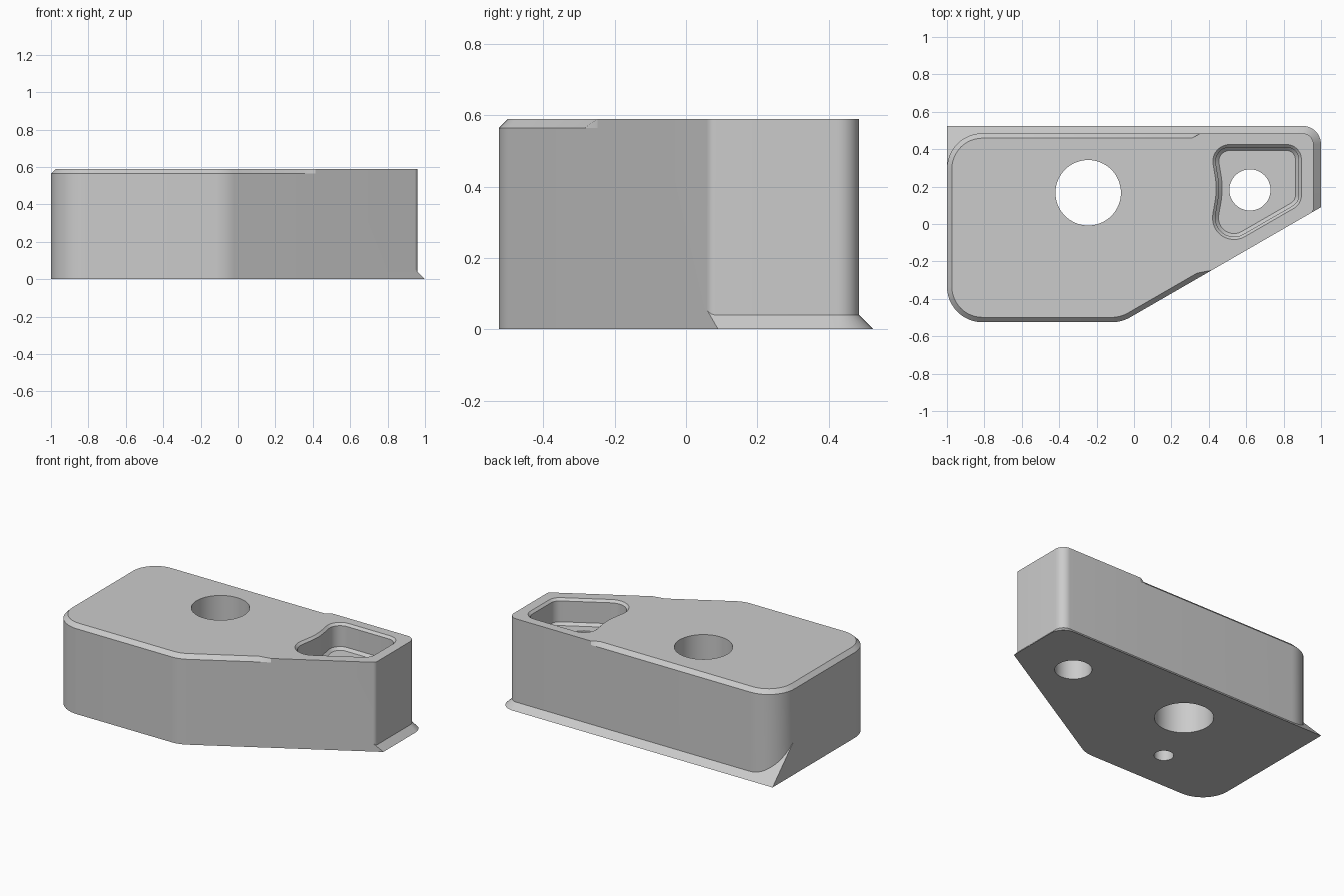
import bpy
import bmesh
from math import atan2, tan, radians
from mathutils import Vector, Matrix

cube = bpy.data.objects.get("Cube")
if cube:
    bpy.data.objects.remove(cube, do_unlink=True)

TOP = 0.59
FLANGE = 0.04
BACK = 0.525

grey = bpy.data.materials.new("plain grey")
grey.use_nodes = True
grey.diffuse_color = (0.6, 0.6, 0.6, 1)
grey.node_tree.nodes["Principled BSDF"].inputs["Base Color"].default_value = grey.diffuse_color


def slant(x):
    """Height in y of the angled front wall."""
    return 0.09 + 0.577 * (x - 1)


def rounded(corners, steps=12):
    """Counterclockwise (x, y, radius) corners -> list of (point, outward normal)."""
    out = []
    for i, (x, y, r) in enumerate(corners):
        b = Vector((x, y))
        before = (b - Vector(corners[i - 1][:2])).normalized()
        after = (Vector(corners[(i + 1) % len(corners)][:2]) - b).normalized()
        normal = Vector((before.y, -before.x))
        if r == 0:
            out.append((b, normal))
            continue
        turn = atan2(before.x * after.y - before.y * after.x, before.dot(after))
        r_signed = r if turn > 0 else -r
        centre = b - before * r * tan(abs(turn) / 2) - normal * r_signed
        for k in range(steps + 1):
            n = Matrix.Rotation(turn * k / steps, 2) @ normal
            out.append((centre + n * r_signed, n))
    return out


def loft(name, rings):
    """Closed solid through rings of 3D points."""
    bm = bmesh.new()
    loops = [[bm.verts.new(p) for p in ring] for ring in rings]
    count = len(loops[0])
    for low, high in zip(loops, loops[1:]):
        for i in range(count):
            j = (i + 1) % count
            bm.faces.new((low[i], low[j], high[j], high[i]))
    bm.faces.new(loops[0][::-1])
    bm.faces.new(loops[-1])
    bmesh.ops.remove_doubles(bm, verts=bm.verts, dist=0.0002)
    bmesh.ops.recalc_face_normals(bm, faces=bm.faces)
    mesh = bpy.data.meshes.new(name)
    bm.to_mesh(mesh)
    bm.free()
    obj = bpy.data.objects.new(name, mesh)
    bpy.context.collection.objects.link(obj)
    mesh.materials.append(grey)
    return obj


def offset_ring(outline, offset, z):
    return [(*(p + n * offset), z) for p, n in outline]


def cut(target, cutter):
    """Subtract the cutter for good, then drop it."""
    mod = target.modifiers.new("cut", "BOOLEAN")
    mod.operation = "DIFFERENCE"
    mod.solver = "EXACT"
    mod.object = cutter
    bpy.context.view_layer.objects.active = target
    bpy.ops.object.modifier_apply(modifier=mod.name)
    bpy.data.objects.remove(cutter, do_unlink=True)


def hole(x, y, radius, low, high):
    square = [(x + sx * radius, y + sy * radius, radius * 0.9999)
              for sx, sy in ((-1, -1), (1, -1), (1, 1), (-1, 1))]
    outline = rounded(square, 16)
    return loft("hole_cutter", [offset_ring(outline, 0, low), offset_ring(outline, 0, high)])


# Block wall outline; the radius-free corners mark the ends of the top chamfer
wall = rounded([
    (-1, -BACK, 0.19), (-0.066, -BACK, 0.2),
    (0.35, slant(0.35), 0), (0.415, slant(0.415), 0),
    (1 - FLANGE, slant(1 - FLANGE), 0.03), (1 - FLANGE, BACK - FLANGE, 0.06),
    (0.355, BACK - FLANGE, 0), (0.31, BACK - FLANGE, 0),
    (-1, BACK - FLANGE, 0.19),
])

# Sloped foot along the back and the +x end, running out at both end corners
foot, foot_top, shoulder, rim = [], [], [], []
for p, n in wall:
    base, z = p, FLANGE
    if p.x < -0.8 and p.y > 0.29:
        base, z = Vector((p.x, BACK)), BACK - p.y
    elif p.x > 0.9 and p.y < 0.1:
        base, z = Vector((1, slant(1))), 1 - p.x
    elif n.y > -0.01 and p.x > -0.99:
        base = p + n * FLANGE
    foot.append((*base, 0))
    foot_top.append((*p, z))
    # Top edge chamfer on the -x part only
    inset = 0.026 if p.x < 0.352 else 0
    shoulder.append((*p, TOP - 0.026))
    rim.append((*(p - n * inset), TOP))
block = loft("block", [foot, foot_top, shoulder, rim])

# Pocket with chamfered rim and chamfered floor edge
pocket = rounded([
    (0.405, 0.425, 0.09), (0.445, 0.19, 0.4), (0.38, -0.19, 0.115),
    (0.895, 0.107, 0.08), (0.895, 0.425, 0.08),
])
steps = [(-0.032, 0.42), (-0.015, 0.437), (-0.015, TOP - 0.015), (0.01, TOP + 0.01)]
cut(block, loft("pocket_cutter", [offset_ring(pocket, d, z) for d, z in steps]))

# Main through hole, pocket hole and blind hole underneath
cut(block, hole(-0.245, 0.167, 0.175, -0.1, 0.7))
cut(block, hole(0.62, 0.182, 0.11, -0.1, 0.5))
cut(block, hole(-0.44, -0.25, 0.058, -0.1, 0.3))

# Smooth curved walls, keep real edges sharp
bpy.ops.object.select_all(action="DESELECT")
block.select_set(True)
bpy.context.view_layer.objects.active = block
bpy.ops.object.shade_smooth_by_angle(angle=radians(25))
